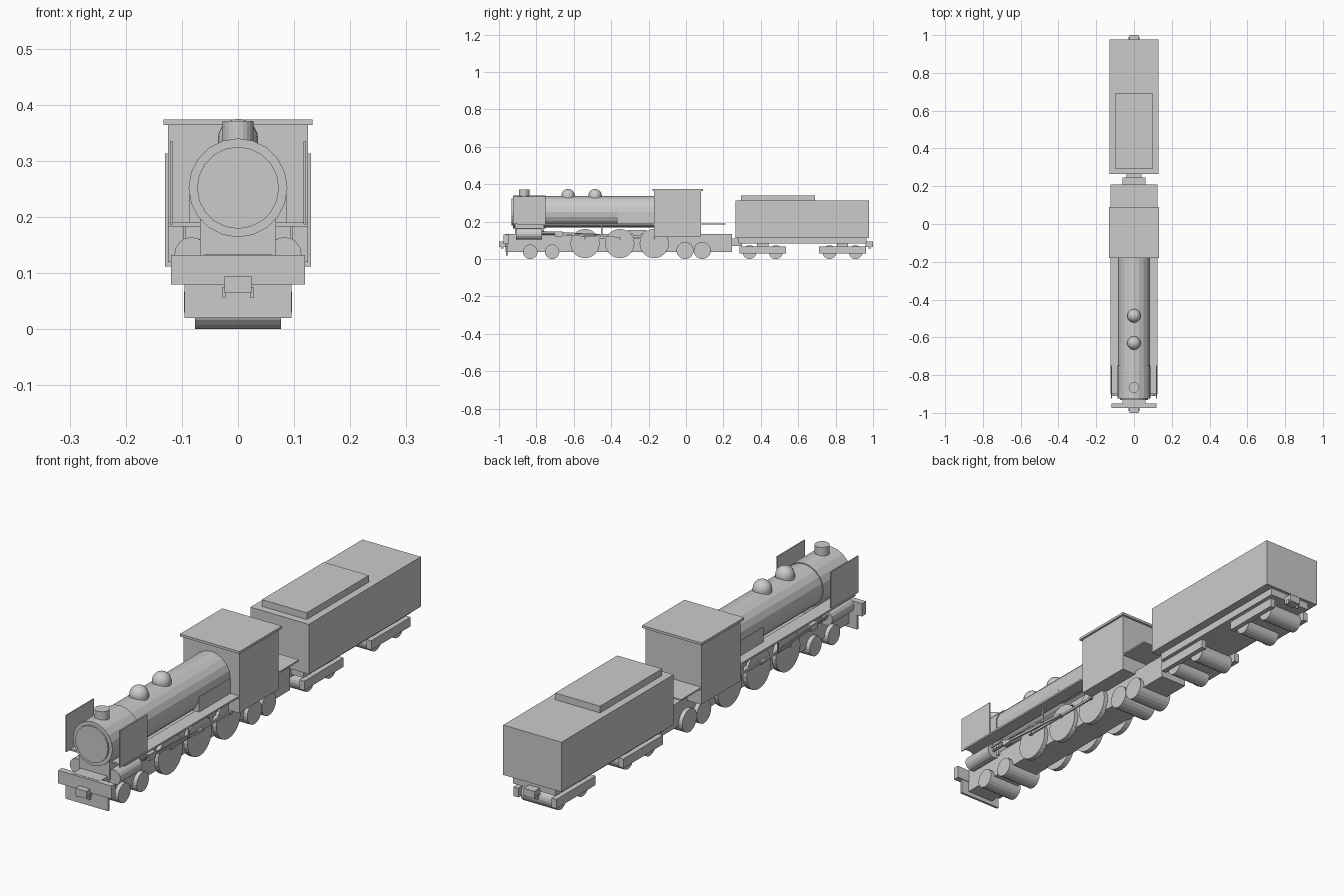
import bpy, math
from mathutils import Vector

if "Cube" in bpy.data.objects:
    bpy.data.objects.remove(bpy.data.objects["Cube"])

def box(name, x0, x1, y0, y1, z0, z1):
    bpy.ops.mesh.primitive_cube_add(size=1, location=((x0+x1)/2, (y0+y1)/2, (z0+z1)/2))
    o = bpy.context.object
    o.name = name
    o.scale = (x1-x0, y1-y0, z1-z0)
    return o

def wide(name, hx, y0, y1, z0, z1):
    return box(name, -hx, hx, y0, y1, z0, z1)

def pair(name, x0, x1, y0, y1, z0, z1):
    for tag, s in (("right", 1), ("left", -1)):
        box(f"{name}_{tag}", min(s*x0, s*x1), max(s*x0, s*x1), y0, y1, z0, z1)

def tube(name, a, b, r, n=20):
    a, b = Vector(a), Vector(b)
    d = b - a
    bpy.ops.mesh.primitive_cylinder_add(vertices=n, radius=r, depth=d.length, location=(a+b)/2)
    o = bpy.context.object
    o.name = name
    o.rotation_euler = d.to_track_quat('Z', 'Y').to_euler()
    return o

def bar(name, x0, x1, p, q, t):
    """Flat rod running from p to q in the y-z plane, on both sides."""
    dy, dz = q[0]-p[0], q[1]-p[1]
    L = math.hypot(dy, dz)
    for tag, s in (("right", 1), ("left", -1)):
        bpy.ops.mesh.primitive_cube_add(size=1, location=(s*(x0+x1)/2, (p[0]+q[0])/2, (p[1]+q[1])/2))
        o = bpy.context.object
        o.name = f"{name}_{tag}"
        o.scale = (x1-x0, L, t)
        o.rotation_euler = (math.atan2(dz, dy), 0, 0)

# boiler and smokebox
BZ = 0.252
tube("boiler", (0, -0.76, BZ), (0, -0.16, BZ), 0.084)
tube("smokebox", (0, -0.925, BZ), (0, -0.75, BZ), 0.088)
tube("smokebox_door", (0, -0.932, BZ), (0, -0.92, BZ), 0.073)
wide("smokebox_saddle", 0.068, -0.915, -0.76, 0.12, 0.2)
wide("firebox", 0.086, -0.37, -0.16, 0.187, 0.25)
tube("chimney", (0, -0.866, 0.32), (0, -0.866, 0.371), 0.028)

# domes
for i, y in enumerate((-0.63, -0.486)):
    bpy.ops.mesh.primitive_uv_sphere_add(segments=20, ring_count=10, radius=0.036, location=(0, y, 0.339))
    bpy.context.object.name = f"dome_{i+1}"
    bpy.ops.object.shade_smooth_by_angle()
    tube(f"dome_base_{i+1}", (0, y, 0.315), (0, y, 0.339), 0.036)

# running boards and smoke deflectors
pair("running_board", 0.068, 0.125, -0.9, -0.17, 0.183, 0.19)
wide("rear_deck", 0.125, 0.07, 0.21, 0.184, 0.19)
pair("smoke_deflector", 0.117, 0.121, -0.925, -0.75, 0.187, 0.335)

# cab
wide("cab", 0.125, -0.17, 0.08, 0.12, 0.365)
wide("cab_roof", 0.133, -0.18, 0.09, 0.364, 0.374)

# engine frame, front beam and couplers
wide("engine_frame", 0.06, -0.965, 0.245, 0.037, 0.133)
wide("front_beam", 0.119, -0.975, -0.95, 0.08, 0.132)
wide("front_guard_plate", 0.095, -0.963, -0.953, 0.02, 0.082)
wide("front_coupler", 0.024, -1.0, -0.96, 0.065, 0.095)
pair("front_coupler_pin", 0.022, 0.028, -0.99, -0.975, 0.056, 0.075)
wide("rear_coupler", 0.024, 0.96, 1.0, 0.065, 0.095)
pair("rear_coupler_pin", 0.022, 0.028, 0.975, 0.99, 0.056, 0.075)
wide("drawbar", 0.04, 0.23, 0.3, 0.07, 0.11)

# driving wheels, axles and crank pins
for i, y in enumerate((-0.54, -0.354, -0.17)):
    for tag, s in (("right", 1), ("left", -1)):
        tube(f"driving_wheel_{i+1}_{tag}", (s*0.055, y, 0.083), (s*0.077, y, 0.083), 0.078, 24)
        tube(f"crank_pin_{i+1}_{tag}", (s*0.075, y, 0.112), (s*0.09, y, 0.112), 0.007, 10)

# small wheels as full-width rollers
def roller(name, y, r):
    tube(name, (-0.077, y, r), (0.077, y, r), r, 20)

for i, (y, r) in enumerate(((-0.833, 0.039), (-0.716, 0.039), (-0.005, 0.046), (0.087, 0.046))):
    roller(f"engine_small_wheel_{i+1}", y, r)

# cylinders and rods
for tag, s in (("right", 1), ("left", -1)):
    tube(f"cylinder_{tag}", (s*0.083, -0.91, 0.134), (s*0.083, -0.77, 0.134), 0.03, 16)
    tube(f"piston_rod_{tag}", (s*0.085, -0.78, 0.134), (s*0.085, -0.67, 0.134), 0.005, 8)
bar("coupling_rod", 0.079, 0.085, (-0.55, 0.112), (-0.16, 0.112), 0.009)
bar("main_rod", 0.086, 0.092, (-0.70, 0.135), (-0.354, 0.113), 0.009)
bar("valve_rod", 0.093, 0.097, (-0.77, 0.147), (-0.45, 0.13), 0.006)
bar("valve_hanger", 0.093, 0.097, (-0.45, 0.12), (-0.45, 0.187), 0.008)
pair("crosshead", 0.078, 0.096, -0.70, -0.66, 0.122, 0.147)

# leaf springs above the rear driving wheels
for tag, s in (("right", 1), ("left", -1)):
    for k in range(3):
        h = 0.022 + 0.014*k
        xs = sorted((s*0.055, s*0.07))
        box(f"leaf_spring_{k+1}_{tag}", xs[0], xs[1], -0.262-h, -0.262+h, 0.125+0.01*k, 0.135+0.01*k)

# tender body, coal bunker and underframe
wide("tender_body", 0.13, 0.265, 0.978, 0.112, 0.313)
wide("coal_bunker", 0.1, 0.295, 0.69, 0.31, 0.34)
wide("tender_underframe", 0.095, 0.28, 0.965, 0.082, 0.114)

# tender trucks
for i, c in enumerate((0.41, 0.837)):
    pair(f"truck_frame_{i+1}", 0.074, 0.096, c-0.125, c+0.125, 0.03, 0.067)
    wide(f"truck_bolster_{i+1}", 0.074, c-0.03, c+0.03, 0.035, 0.09)
    for j, d in enumerate((-0.07, 0.07)):
        roller(f"tender_wheel_{i+1}_{j+1}", c+d, 0.037)
